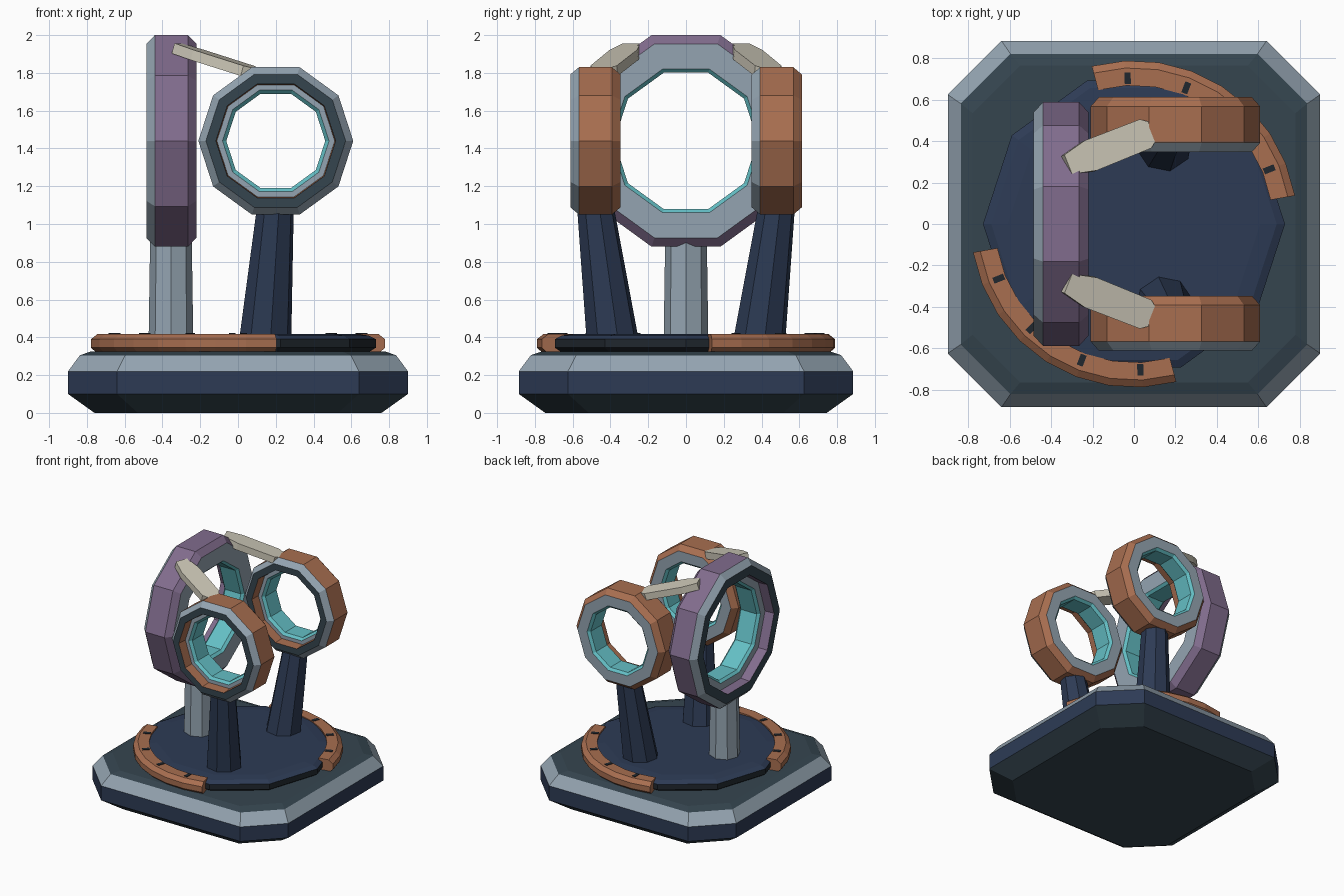
import bpy, bmesh
from math import sin, cos, radians, tau
from mathutils import Vector

if "Cube" in bpy.data.objects:
    bpy.data.objects.remove(bpy.data.objects["Cube"])


def material(name, hex_code):
    srgb = [int(hex_code[i:i + 2], 16) / 255 for i in (0, 2, 4)]
    colour = [c / 12.92 if c < 0.04045 else ((c + 0.055) / 1.055) ** 2.4 for c in srgb] + [1]
    mat = bpy.data.materials.new(name)
    mat.use_nodes = True
    mat.diffuse_color = colour
    mat.node_tree.nodes["Principled BSDF"].inputs["Base Color"].default_value = colour
    return mat


copper = material("copper", "A86E50")
purple = material("dusty purple", "816C8D")
steel = material("light steel", "94A4B1")
navy = material("navy", "2D3B55")
slate = material("slate", "35454F")
charcoal = material("charcoal", "20272E")
cream = material("cream", "CDC8B8")
teal = material("teal", "64BFC5")


def loft(name, loops, mats, closed=False):
    """Skin point loops; mats holds one material per band, then the two caps."""
    slots = list(dict.fromkeys(mats))
    bm = bmesh.new()
    rows = [[bm.verts.new(p) for p in loop] for loop in loops]
    n = len(rows[0])
    bands = len(rows) if closed else len(rows) - 1
    for k in range(bands):
        a, b = rows[k], rows[(k + 1) % len(rows)]
        for i in range(n):
            j = (i + 1) % n
            bm.faces.new((a[i], a[j], b[j], b[i])).material_index = slots.index(mats[k])
    if not closed:
        bm.faces.new(rows[0]).material_index = slots.index(mats[-2])
        bm.faces.new(rows[-1]).material_index = slots.index(mats[-1])
    bmesh.ops.recalc_face_normals(bm, faces=bm.faces)
    mesh = bpy.data.meshes.new(name)
    bm.to_mesh(mesh)
    bm.free()
    for m in slots:
        mesh.materials.append(m)
    obj = bpy.data.objects.new(name, mesh)
    bpy.context.collection.objects.link(obj)
    return obj


def polygon(n, r, cx, cy, z, turn=0.0):
    return [(cx + r * cos(tau * i / n + turn), cy + r * sin(tau * i / n + turn), z)
            for i in range(n)]


def octagon(hx, chamfer, z):
    hy = hx - 0.015
    a, b = hx - chamfer, hy - chamfer
    return [(hx, -b, z), (hx, b, z), (a, hy, z), (-a, hy, z),
            (-hx, b, z), (-hx, -b, z), (-a, -hy, z), (a, -hy, z)]


# Chamfered plinth
loft("plinth",
     [octagon(0.76, 0.23, 0), octagon(0.9, 0.26, 0.1), octagon(0.9, 0.26, 0.22),
      octagon(0.837, 0.24, 0.305), octagon(0.78, 0.23, 0.325)],
     [slate, navy, steel, slate, slate, slate])

# Ten-sided turntable
loft("turntable",
     [polygon(10, r, 0, 0, z) for r, z in
      ((0.69, 0.32), (0.73, 0.345), (0.73, 0.39), (0.69, 0.41), (0.61, 0.418))],
     [charcoal, charcoal, navy, navy, charcoal, navy])

# Curved copper guards with dark slots, on opposite sides
guard_profile = ((0.67, 0.32), (0.67, 0.418), (0.755, 0.418),
                 (0.79, 0.39), (0.79, 0.345), (0.765, 0.322))
for side, start in (("back", 10), ("front", 190)):
    steps = 8
    angles = [radians(start + 95 * i / steps) for i in range(steps + 1)]
    loft(side + "_guard",
         [[(r * cos(a), r * sin(a), z) for r, z in guard_profile] for a in angles],
         [copper] * (steps + 2))
    for i in range(4):
        a = radians(start + 12 + 23.5 * i)
        out, across = Vector((cos(a), sin(a), 0)), Vector((-sin(a), cos(a), 0))
        loft(f"{side}_guard_slot_{i + 1}",
             [[out * (0.705 + u * 0.028) + across * v * 0.015 + Vector((0, 0, z))
               for u, v in ((-1, -1), (1, -1), (1, 1), (-1, 1))]
              for z in (0.415, 0.422)],
             [charcoal] * 3)


# Hollow rings: stepped recess on one side, flat face on the other
def hollow_ring(name, radius, lip, recess, bore, shell, place):
    profile = [(radius, 0.045, shell), (radius, 0.22, shell), (lip, 0.265, steel),
               (bore + 0.02, 0.265, teal), (bore, 0.245, teal), (bore, 0.1, teal),
               (bore + 0.02, 0.08, steel), (recess, 0.08, shell),
               (recess + 0.005, 0, slate), (lip, 0, steel)]
    loft(name,
         [[place(x, z, t) for x, z, _ in polygon(10, r, 0, 0, 0)] for r, t, _ in profile],
         [m for _, _, m in profile], closed=True)


axis_z = 1.44
for side, y0 in (("front", -0.612), ("back", 0.348)):
    hollow_ring(side + "_ring", 0.41, 0.37, 0.312, 0.262, copper,
                lambda a, b, t: (0.2 + a, y0 + t, axis_z + b))
hollow_ring("large_ring", 0.589, 0.54, 0.46, 0.38, purple,
            lambda a, b, t: (-0.485 + t, a, axis_z + b))

# Upright post under the large ring
loft("large_ring_post",
     [polygon(8, 0.118, -0.355, 0, 0.4), polygon(8, 0.11, -0.355, 0, 0.94)], [steel] * 3)

for side, s in (("front", -1), ("back", 1)):
    # Leaning tapered post
    loft(side + "_post",
         [polygon(8, 0.14, 0.145, s * 0.39, 0.4, 0.2),
          polygon(8, 0.1, 0.197, s * 0.478, 1.08, 0.2)], [navy] * 3)

    # Flat blade linking the large ring to a small ring
    start, end = Vector((-0.325, s * 0.285, 1.93)), Vector((0.115, s * 0.46, 1.79))
    along = (end - start).normalized()
    across = along.cross(Vector((0, 0, 1))).normalized()
    up = across.cross(along)
    loft(side + "_blade",
         [[start.lerp(end, f) + across * u * w + up * v * 0.028
           for u, v in ((-1, -1), (1, -1), (1, 1), (-1, 1))]
          for f, w in ((0, 0.05), (0.25, 0.078), (0.85, 0.075), (1, 0.02))],
         [cream] * 5)
